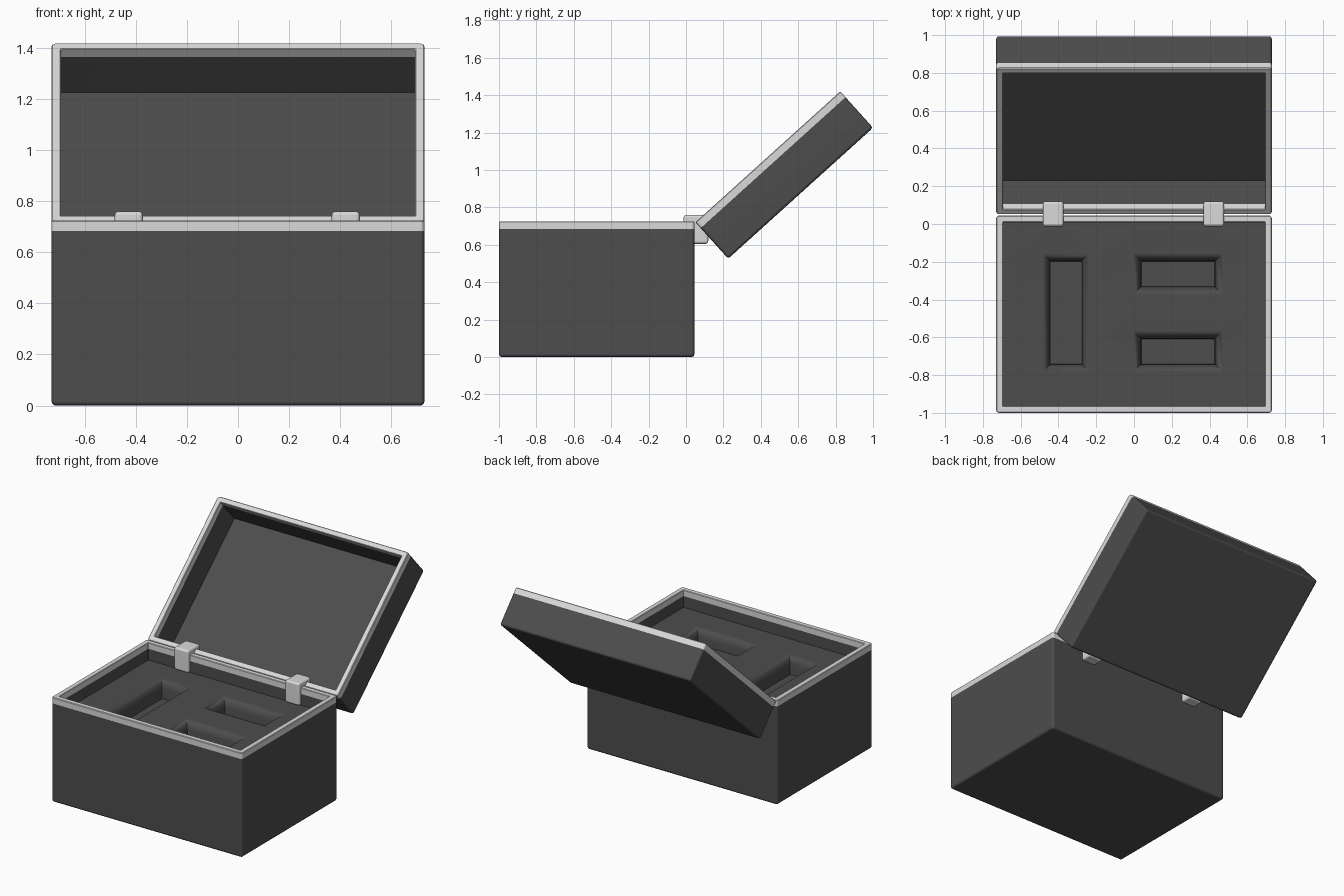
import bpy, bmesh, math
from mathutils import Vector

cube = bpy.data.objects.get("Cube")
if cube:
    bpy.data.objects.remove(cube, do_unlink=True)


def material(name, value):
    m = bpy.data.materials.new(name)
    m.use_nodes = True
    m.diffuse_color = (value, value, value, 1)
    m.node_tree.nodes["Principled BSDF"].inputs["Base Color"].default_value = m.diffuse_color
    return m


DARK = material("charcoal", 0.074)
LIGHT = material("light grey", 0.70)

WIDTH = 1.46
WALL = 0.036
TRIM = 0.042
ROUND = 0.016


def ring(bm, x0, x1, y0, y1, z, radius):
    """Loop of vertices around a rounded rectangle."""
    verts = []
    corners = [(x1, y1, -1, -1), (x0, y1, 1, -1), (x0, y0, 1, 1), (x1, y0, -1, 1)]
    for i, (x, y, sx, sy) in enumerate(corners):
        for k in range(4):
            a = math.radians(90 * i + 30 * k)
            verts.append(bm.verts.new((x + sx * radius + radius * math.cos(a),
                                       y + sy * radius + radius * math.sin(a), z)))
    return verts


def bridge(bm, a, b, mat=0):
    n = len(a)
    for i in range(n):
        bm.faces.new((a[i], a[(i + 1) % n], b[(i + 1) % n], b[i])).material_index = mat


def finish(bm, name, mats):
    bmesh.ops.recalc_face_normals(bm, faces=bm.faces)
    mesh = bpy.data.meshes.new(name)
    bm.to_mesh(mesh)
    bm.free()
    ob = bpy.data.objects.new(name, mesh)
    bpy.context.collection.objects.link(ob)
    for m in mats:
        mesh.materials.append(m)
    bpy.ops.object.select_all(action='DESELECT')
    ob.select_set(True)
    bpy.context.view_layer.objects.active = ob
    bpy.ops.object.shade_smooth_by_angle(angle=math.radians(35))
    normals = ob.modifiers.new("weighted normals", 'WEIGHTED_NORMAL')
    normals.keep_sharp = True
    return ob


def tray(name, depth, height, floor):
    """Open box with a light rim, rounded outside; its rim is at the top."""
    bm = bmesh.new()
    half = WIDTH / 2
    # inset from the outside, height, colour of the band below this ring
    profile = [(ROUND, 0, 0), (ROUND * 0.5, ROUND * 0.13, 0), (ROUND * 0.13, ROUND * 0.5, 0),
               (0, ROUND, 0), (0, height - TRIM, 0), (0, height - 0.004, 1),
               (0.004, height, 1), (WALL - 0.003, height, 1), (WALL, height - 0.003, 1),
               (WALL, height - TRIM, 1), (WALL, floor, 0)]
    rings = []
    for inset, z, mat in profile:
        r = ring(bm, -half + inset, half - inset, inset, depth - inset, z,
                 max(ROUND - inset, 0.003))
        if rings:
            bridge(bm, rings[-1], r, mat)
        rings.append(r)
    bm.faces.new(rings[0])
    bm.faces.new(rings[-1])
    return finish(bm, name, [DARK, LIGHT])


# Lower case
body = tray("case_body", 1.045, 0.725, 0.03)
body.location.y = -1.0

# Open lid, swung back on the hinge line
lid = tray("case_lid", 1.044, 0.262, 0.032)
lid.data.transform(lid.matrix_basis.Translation(Vector((0, 0, -0.262))))
lid.rotation_euler.x = math.radians(42.1)
lid.location = (0, 0.05, 0.72)

# Padded insert with three recessed pockets
FOAM_TOP = 0.605
pockets = [(-0.485, -0.235, -0.785, -0.155),
           (-0.005, 0.47, -0.375, -0.155),
           (-0.005, 0.47, -0.785, -0.565)]
bm = bmesh.new()
edge = WIDTH / 2 - WALL
xs = sorted({-edge, edge} | {v for p in pockets for v in p[:2]})
ys = sorted({-1 + WALL, 0.045 - WALL} | {v for p in pockets for v in p[2:]})
grid = [[bm.verts.new((x, y, FOAM_TOP)) for y in ys] for x in xs]
for i in range(len(xs) - 1):
    for j in range(len(ys) - 1):
        cx, cy = (xs[i] + xs[i + 1]) / 2, (ys[j] + ys[j + 1]) / 2
        if not any(p[0] < cx < p[1] and p[2] < cy < p[3] for p in pockets):
            bm.faces.new((grid[i][j], grid[i + 1][j], grid[i + 1][j + 1], grid[i][j + 1]))
for x0, x1, y0, y1 in pockets:
    previous = None
    # softly rolled lip, then a steep wall down to the pocket floor
    for inset, drop in [(0, 0), (0.014, 0.006), (0.03, 0.022), (0.04, 0.05), (0.044, 0.12)]:
        loop = [bm.verts.new((x, y, FOAM_TOP - drop)) for x, y in
                [(x0 + inset, y0 + inset), (x1 - inset, y0 + inset),
                 (x1 - inset, y1 - inset), (x0 + inset, y1 - inset)]]
        if previous:
            bridge(bm, previous, loop)
        previous = loop
    bm.faces.new(previous)
bmesh.ops.remove_doubles(bm, verts=bm.verts, dist=0.0001)
insert = finish(bm, "padded_insert", [DARK])

# Hinge clips over the back rim
for side, x in (("right", -0.428), ("left", 0.422)):
    bm = bmesh.new()
    bmesh.ops.create_cube(bm, size=1)
    bmesh.ops.scale(bm, vec=(0.11, 0.132, 0.155), verts=bm.verts)
    bmesh.ops.bevel(bm, geom=bm.edges[:], offset=0.014, segments=3, profile=0.5, affect='EDGES')
    hinge = finish(bm, side + "_hinge", [LIGHT])
    hinge.location = (x, 0.053, 0.6825)
